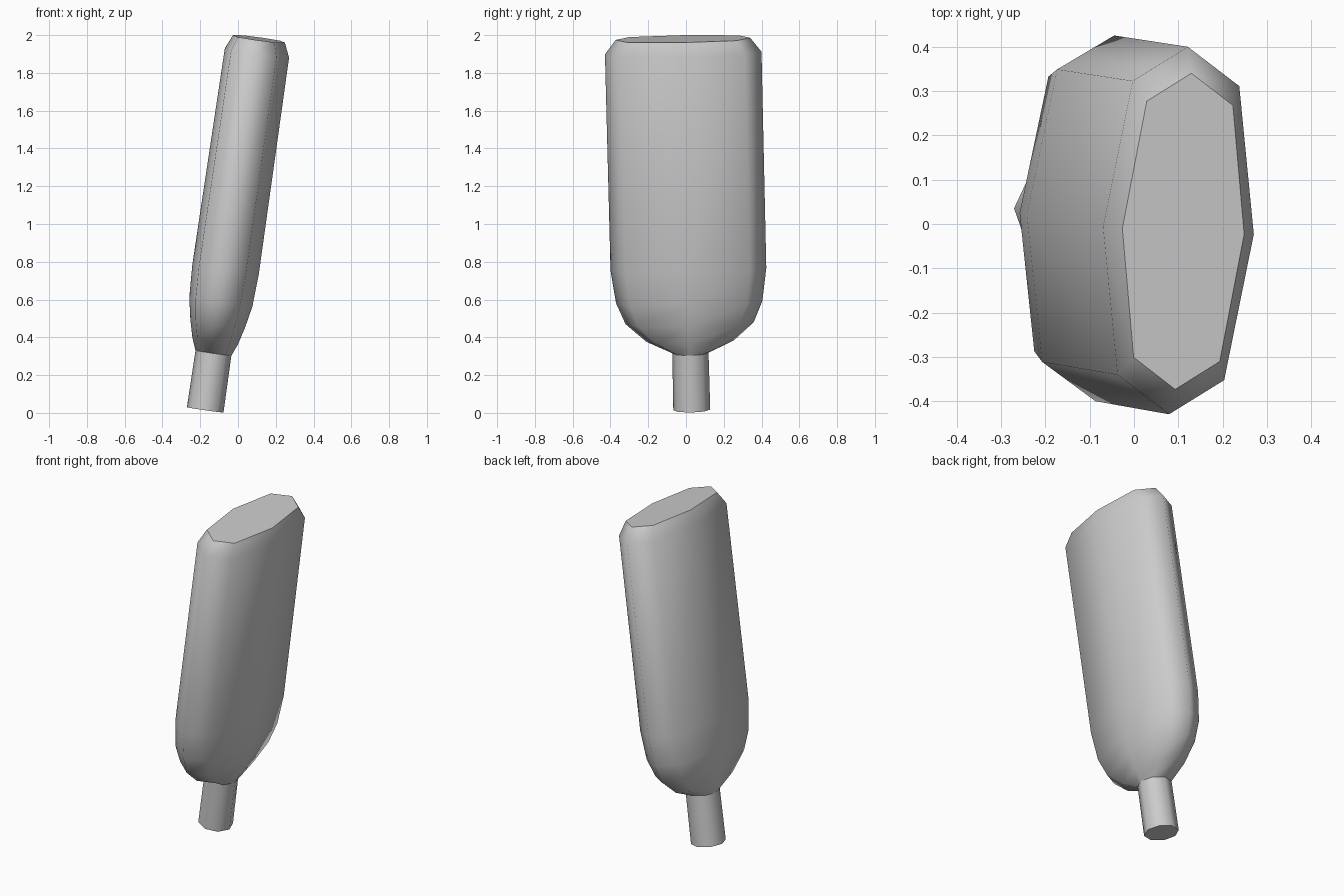
import bpy, math
from mathutils import Vector

cube = bpy.data.objects.get("Cube")
if cube:
    bpy.data.objects.remove(cube, do_unlink=True)

# One plain grey for everything
grey = bpy.data.materials.new("plain_grey")
grey.use_nodes = True
colour = (0.6, 0.6, 0.6, 1)
grey.diffuse_color = colour
grey.node_tree.nodes["Principled BSDF"].inputs["Base Color"].default_value = colour

# Leaning axis and the two directions across it
BASE = Vector((-0.176, 0.031, 0))
SLOPE = Vector((0.145, -0.024, 1))
TWIST = math.radians(2.8)
axis = SLOPE.normalized()
long_dir = Vector((math.sin(TWIST), math.cos(TWIST), 0))
long_dir = (long_dir - axis * long_dir.dot(axis)).normalized()
short_dir = long_dir.cross(axis)


def ring(z, half_short, half_long, corner):
    """Eight-sided section across the axis; corner widens the diagonal points."""
    centre = BASE + SLOPE * z
    points = []
    for i in range(8):
        a = i * math.pi / 4
        s, l = math.cos(a), math.sin(a)
        if i % 2:
            l *= corner / math.sin(math.pi / 4)
        points.append(centre + short_dir * s * half_short + long_dir * l * half_long)
    return points


def loft(name, sections):
    """Skin the sections, smooth sides and flat end caps."""
    verts = [p for sec in sections for p in ring(*sec)]
    n = len(sections)
    faces = [(r * 8 + i, r * 8 + (i + 1) % 8, r * 8 + 8 + (i + 1) % 8, r * 8 + 8 + i)
             for r in range(n - 1) for i in range(8)]
    faces.append(tuple(reversed(range(8))))
    faces.append(tuple(range(n * 8 - 8, n * 8)))
    mesh = bpy.data.meshes.new(name)
    mesh.from_pydata(verts, [], faces)
    mesh.materials.append(grey)
    for f in mesh.polygons:
        f.use_smooth = len(f.vertices) == 4
    # Crisp rims around the caps
    rims = {tuple(sorted(k)) for f in mesh.polygons if len(f.vertices) == 8 for k in f.edge_keys}
    sharp = mesh.attributes.new("sharp_edge", 'BOOLEAN', 'EDGE')
    for e in mesh.edges:
        sharp.data[e.index].value = tuple(sorted(e.vertices)) in rims
    obj = bpy.data.objects.new(name, mesh)
    bpy.context.collection.objects.link(obj)
    return obj


# Body: height, half thickness, half width, corner fullness
loft("body", [
    (0.317, 0.096, 0.096, 0.707),
    (0.38, 0.122, 0.232, 0.75),
    (0.475, 0.147, 0.34, 0.79),
    (0.587, 0.169, 0.388, 0.8),
    (0.76, 0.178, 0.413, 0.8),
    (1.905, 0.172, 0.415, 0.8),
    (1.98, 0.139, 0.357, 0.81),
])

# Stem, reaching slightly into the body
loft("stem", [
    (0.016, 0.098, 0.098, 0.707),
    (0.325, 0.096, 0.096, 0.707),
])
